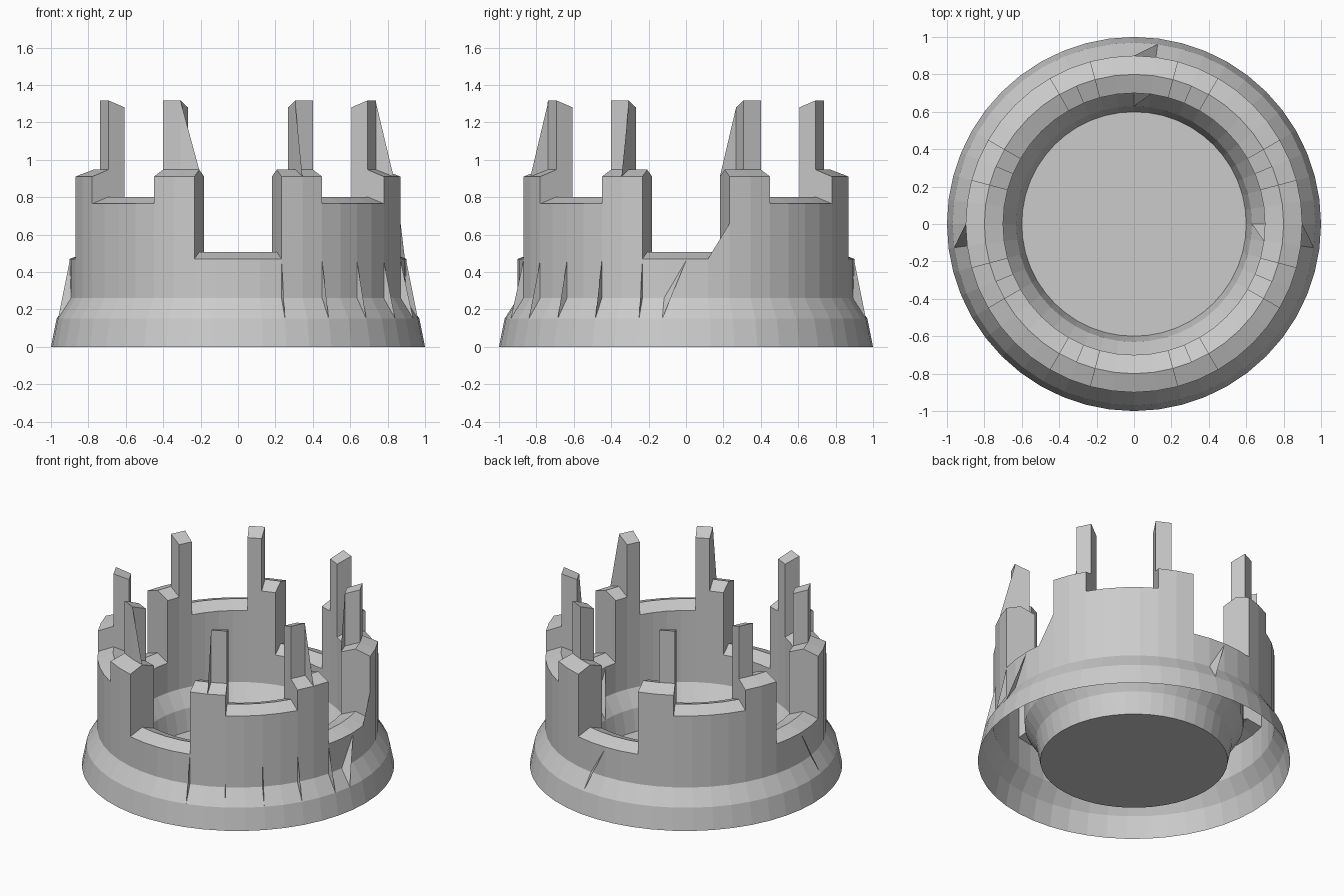
import bpy, bmesh
from math import radians, sin, cos

if "Cube" in bpy.data.objects:
    bpy.data.objects.remove(bpy.data.objects["Cube"])

SIDES = 48
STEP = 360 / SIDES
RIDGE = 0.037          # the wall tops rise to a ridge halfway through


def pt(r, deg, z):
    return (r * cos(radians(deg)), r * sin(radians(deg)), z)


def make_object(name, polys):
    bm = bmesh.new()
    for poly in polys:
        bm.faces.new([bm.verts.new(p) for p in poly])
    bmesh.ops.remove_doubles(bm, verts=bm.verts, dist=1e-4)
    bmesh.ops.recalc_face_normals(bm, faces=bm.faces)
    mesh = bpy.data.meshes.new(name)
    bm.to_mesh(mesh)
    bm.free()
    obj = bpy.data.objects.new(name, mesh)
    bpy.context.collection.objects.link(obj)
    return obj


def heights(i):
    """Outer wall, inner wall and spike flag by angle from nearest axis."""
    a = ((i + 0.5) * STEP + 45) % 90 - 45
    a = abs(a)
    if a < 15:
        low = 0.47
    elif a < 30:
        low = 0.91
    else:
        low = 0.765
    inner = 1.28 if 22.5 < a < 30 else low
    return low, inner


# Crown wall: flared skirt, stepped battlements, inner funnel
polys = []
for i in range(SIDES):
    a0, a1 = i * STEP, (i + 1) * STEP
    ho, hi = heights(i)
    profile = [(1.0, 0), (0.97, 0.15), (0.9, 0.26), (0.9, ho), (0.8, ho + RIDGE)]
    if hi != ho:
        profile.append((0.8, hi + RIDGE))
    profile += [(0.7, hi), (0.7, 0.26), (0.63, 0.15), (0.6, 0)]
    for (r0, z0), (r1, z1) in zip(profile, profile[1:]):
        polys.append([pt(r0, a0, z0), pt(r0, a1, z0), pt(r1, a1, z1), pt(r1, a0, z1)])
    # radial end faces where the height changes
    no, ni = heights((i + 1) % SIDES)
    for ra, rb, h, n, da, db in ((0.9, 0.8, ho, no, 0, RIDGE), (0.8, 0.7, hi, ni, RIDGE, 0)):
        if h != n:
            polys.append([pt(ra, a1, h + da), pt(rb, a1, h + db),
                          pt(rb, a1, n + db), pt(ra, a1, n + da)])
# Floor disc
polys.append([pt(0.6, i * STEP, 0) for i in range(SIDES)])
make_object("crown_wall", polys)

# Thin ribs between the skirt and the wall
ribs = []
for deg in range(-75, 0, 15):
    ribs.append([pt(0.9, deg, 0.46), pt(0.97, deg, 0.15), pt(0.9, deg, 0.26)])
# skewed ribs, outside and inside
for a, b in ((90, 82.5), (180, 187.5), (0, -7.5)):
    ribs.append([pt(0.9, a, 0.46), pt(0.97, b, 0.15), pt(0.9, b, 0.26)])
for a, b in ((90, 82.5), (0, -7.5)):
    ribs.append([pt(0.7, b, 0.46), pt(0.63, a, 0.15), pt(0.7, a, 0.26)])
make_object("skirt_ribs", ribs)

# Triangular braces on spikes and in the right-hand gap
braces = [[pt(0.8, d, 1.3), pt(0.8, d, 0.945), pt(0.9, d, 0.91)] for d in (-67.5, -22.5)]
braces.append([pt(0.8, -112.5, 1.31), pt(0.8, -112.5, 0.945), pt(0.8, -105, 0.945)])
braces.append([pt(0.7, 22.5, 1.28), pt(0.7, 22.5, 0.91), pt(0.7, 15, 0.91)])
braces.append([pt(0.9, 7.5, 0.47), pt(0.9, 15, 0.47), pt(0.9, 15, 0.66)])
make_object("spike_braces", braces)
